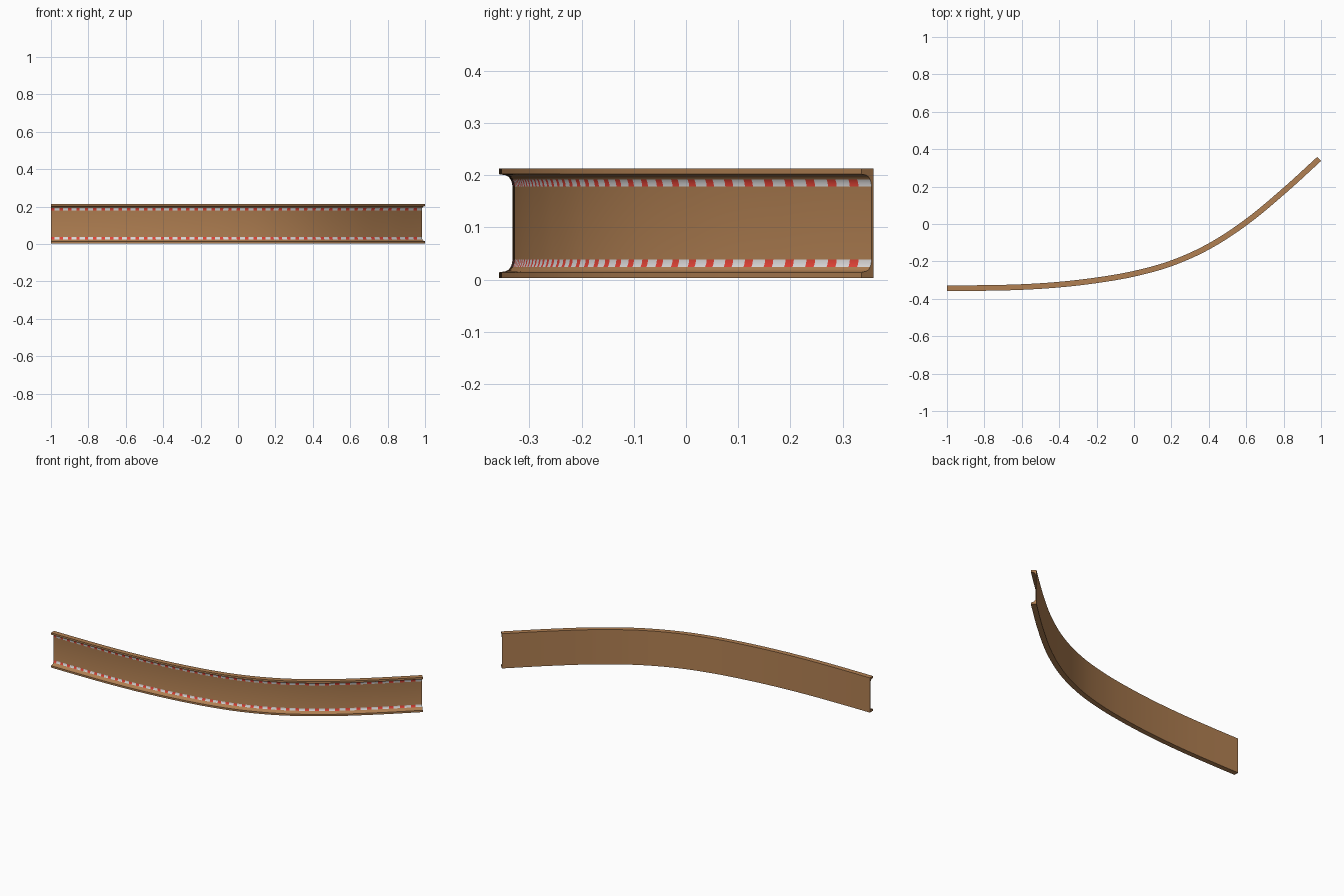
import bpy, bmesh, math

if "Cube" in bpy.data.objects:
    bpy.data.objects.remove(bpy.data.objects["Cube"])

def mat(name, c):
    m = bpy.data.materials.new(name)
    m.diffuse_color = (*c, 1)
    m.use_nodes = True
    m.node_tree.nodes["Principled BSDF"].inputs["Base Color"].default_value = m.diffuse_color
    return m

mats = [mat("tan_brown", (0.44, 0.215, 0.085)),
        mat("kerb_white", (0.75, 0.73, 0.73)),
        mat("kerb_red", (0.80, 0.06, 0.04))]

# Plan path (centre line), evenly spaced in x
X0, DX = -1.0, 0.2
YS = [-.343, -.342, -.337, -.324, -.301, -.266, -.21, -.12, .01, .175, .357]

def path(x):
    """Cubic Hermite height and slope at x."""
    n = len(YS)
    f = (x - X0) / DX
    i = max(0, min(n - 2, int(f)))
    t = f - i
    def tan(k):
        if k == 0:
            return 0.0
        if k == n - 1:
            return YS[k] - YS[k - 1]
        return (YS[k + 1] - YS[k - 1]) / 2
    a, b, ta, tb = YS[i], YS[i + 1], tan(i), tan(i + 1)
    c2, c3 = 3 * (b - a) - 2 * ta - tb, 2 * (a - b) + ta + tb
    return a + ta * t + c2 * t * t + c3 * t ** 3, (ta + 2 * c2 * t + 3 * c3 * t * t) / DX

# C-channel section: (offset towards back, height), lower half mirrored to upper
MID = 0.108
low = [(0.015, 0.003), (-0.015, 0.003), (-0.015, 0.014), (-0.003, 0.016),
       (0.003, 0.019), (0.007, 0.0245), (0.0095, 0.031), (0.0105, 0.038)]
profile = low + [(o, 2 * MID - z) for o, z in reversed(low)]
P = len(profile)
STRIPES = {5, 6, P - 1 - 6 - 1, P - 1 - 5 - 1}   # fillet faces carrying the kerb paint

# Swept rail with painted kerb blocks
N = 220
bm = bmesh.new()
rings = []
for k in range(N + 1):
    x = -1.0 + 1.99 * k / N
    y, s = path(x)
    l = math.hypot(1, s)
    nx, ny = -s / l, 1 / l
    rings.append([bm.verts.new((x + nx * o, y + ny * o, z)) for o, z in profile])
for k in range(N):
    for j in range(P):
        j2 = (j + 1) % P
        f = bm.faces.new((rings[k][j], rings[k][j2], rings[k + 1][j2], rings[k + 1][j]))
        if j in STRIPES:
            f.material_index = 2 if k % 5 < 2 else 1
bm.faces.new(rings[0])
bm.faces.new(list(reversed(rings[-1])))
bmesh.ops.recalc_face_normals(bm, faces=bm.faces)

me = bpy.data.meshes.new("curved_channel_rail")
bm.to_mesh(me)
bm.free()
for m in mats:
    me.materials.append(m)
rail = bpy.data.objects.new("curved_channel_rail", me)
bpy.context.collection.objects.link(rail)
bpy.context.view_layer.objects.active = rail
rail.select_set(True)
bpy.ops.object.shade_smooth_by_angle(angle=math.radians(35))
